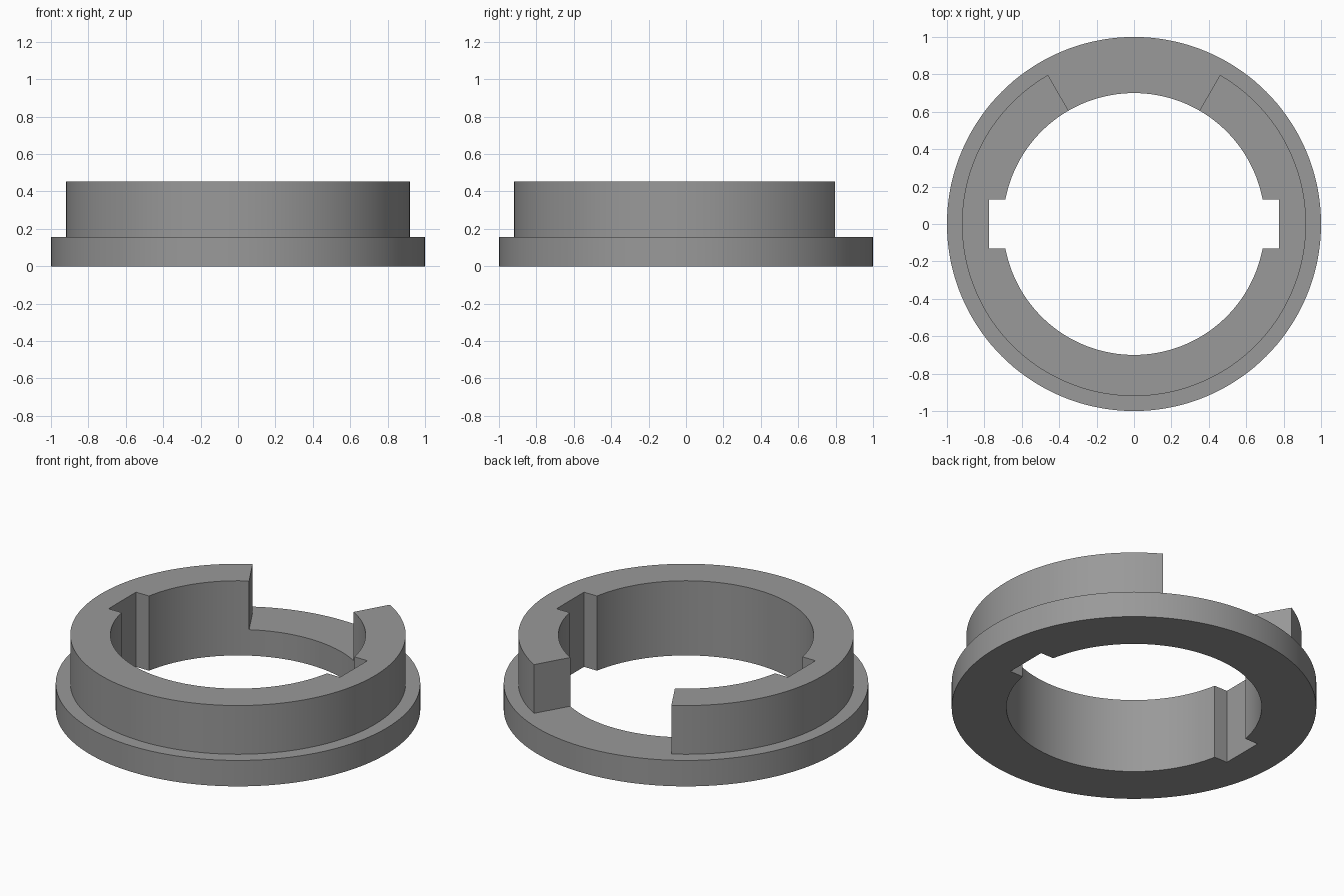
import bpy, bmesh, math

if "Cube" in bpy.data.objects:
    bpy.data.objects.remove(bpy.data.objects["Cube"])

R_FLANGE, R_COLLAR, R_BORE = 1.0, 0.92, 0.70
Z_FLANGE, Z_TOP = 0.157, 0.452
SLOT_X, SLOT_Y = 0.775, 0.131       # keyway depth and half width

corner = math.degrees(math.atan2(SLOT_Y, SLOT_X))   # outer keyway corner
mouth = math.degrees(math.asin(SLOT_Y / R_BORE))    # keyway meets bore


def bore_radius(deg):
    """Bore radius with a square keyway on both sides."""
    t = math.radians(deg)
    off = abs((deg + 90) % 180 - 90)
    if off <= corner + 1e-6:
        return SLOT_X / abs(math.cos(t))
    if off < mouth - 1e-6:
        return SLOT_Y / abs(math.sin(t))
    return R_BORE


# Even steps plus the keyway corners
angles = {i * 2.5 for i in range(144)}
for side in (0, 180):
    for a in (corner, mouth):
        angles |= {(side + a) % 360, (side - a) % 360}
angles = sorted(angles)

bm = bmesh.new()
rings = []
for a in angles:
    t, r = math.radians(a), bore_radius(a)
    section = [(r, 0), (R_FLANGE, 0), (R_FLANGE, Z_FLANGE), (R_COLLAR, Z_FLANGE),
               (R_COLLAR, Z_TOP), (r, Z_TOP), (r, Z_FLANGE)]
    rings.append([bm.verts.new((q * math.cos(t), q * math.sin(t), z)) for q, z in section])

FULL = [0, 1, 2, 3, 4, 5, 6]        # flange with collar
LOW = [0, 1, 2, 3, 6]               # flange only, in the rear gap
for i, a in enumerate(angles):
    p, q = rings[i], rings[(i + 1) % len(rings)]
    loop = LOW if 60 <= a < 120 else FULL
    for j, k in zip(loop, loop[1:] + loop[:1]):
        bm.faces.new((p[j], p[k], q[k], q[j]))
    if a in (60, 120):              # end walls of the gap
        bm.faces.new([p[n] for n in (3, 4, 5, 6)])

bmesh.ops.delete(bm, geom=[v for v in bm.verts if not v.link_faces], context='VERTS')
bmesh.ops.recalc_face_normals(bm, faces=bm.faces[:])
mesh = bpy.data.meshes.new("flanged_collar")
bm.to_mesh(mesh)
bm.free()

grey = bpy.data.materials.new("mid_grey")
grey.diffuse_color = (0.32, 0.32, 0.32, 1)
grey.use_nodes = True
grey.node_tree.nodes["Principled BSDF"].inputs["Base Color"].default_value = grey.diffuse_color
mesh.materials.append(grey)
ring = bpy.data.objects.new("flanged_collar", mesh)
bpy.context.collection.objects.link(ring)
bpy.context.view_layer.objects.active = ring
ring.select_set(True)
bpy.ops.object.shade_smooth_by_angle(angle=math.radians(30))
